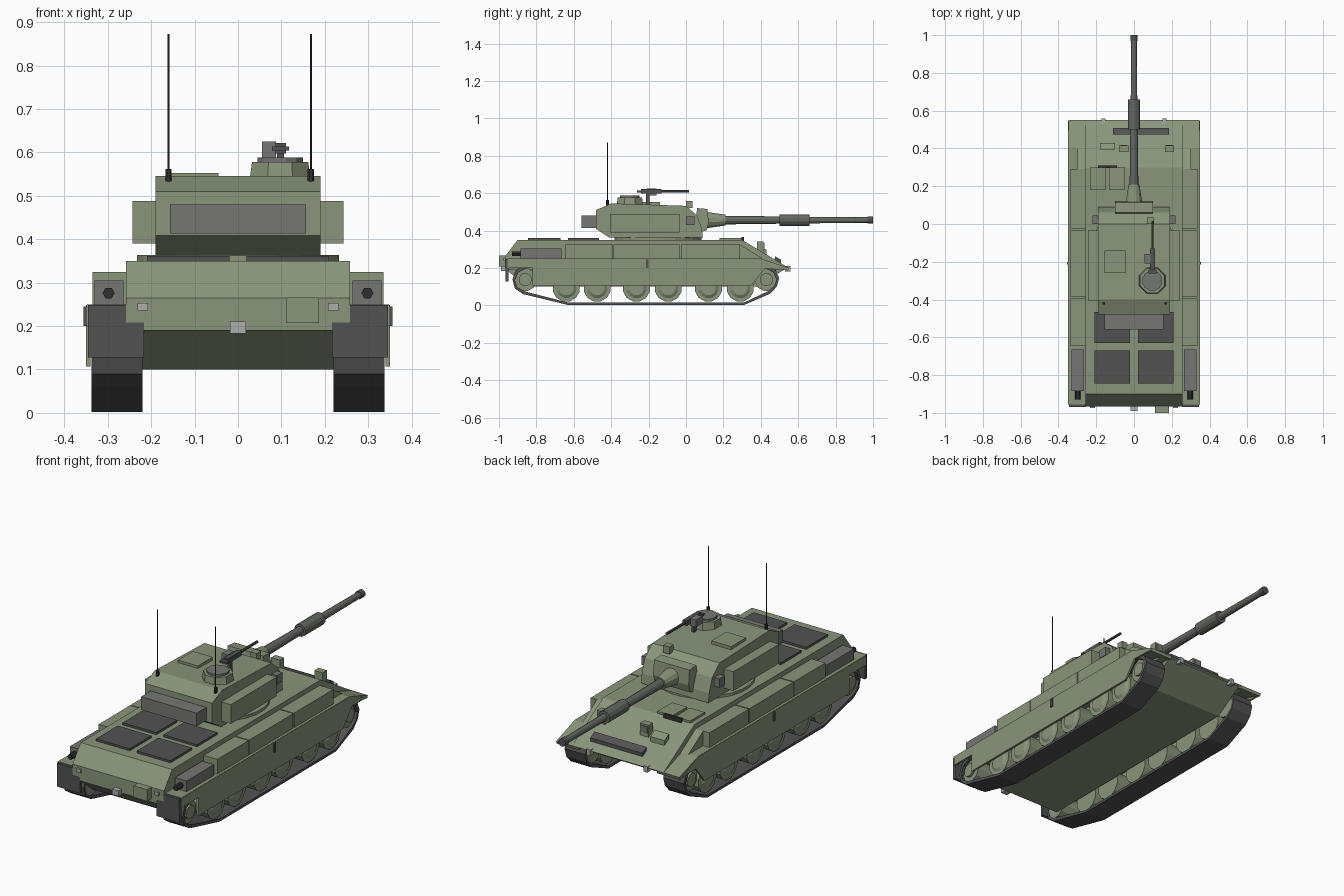
import bpy, bmesh, math
from mathutils import Matrix, Vector

old = bpy.data.objects.get("Cube")
if old:
    bpy.data.objects.remove(old, do_unlink=True)


def material(name, r, g, b):
    m = bpy.data.materials.new(name)
    m.use_nodes = True
    m.diffuse_color = (r, g, b, 1)
    bsdf = next(n for n in m.node_tree.nodes if n.type == 'BSDF_PRINCIPLED')
    bsdf.inputs["Base Color"].default_value = (r, g, b, 1)
    return m


GREEN = material("army green", 0.25, 0.30, 0.195)
STEEL = material("gun grey", 0.125, 0.135, 0.12)
GREY = material("mid grey", 0.18, 0.18, 0.175)
DARK = material("dark grey", 0.085, 0.085, 0.085)
BLACK = material("near black", 0.03, 0.03, 0.03)
LIGHT = material("light grey", 0.42, 0.42, 0.41)


def finish(name, bm, mat):
    bmesh.ops.recalc_face_normals(bm, faces=bm.faces)
    me = bpy.data.meshes.new(name)
    bm.to_mesh(me)
    bm.free()
    me.materials.append(mat)
    ob = bpy.data.objects.new(name, me)
    bpy.context.collection.objects.link(ob)
    return ob


def extrude(name, profile, x0, x1, mat):
    """Solid from a (y, z) outline, swept along x."""
    bm = bmesh.new()
    a, b = [[bm.verts.new((x, y, z)) for y, z in profile] for x in (x0, x1)]
    n = len(profile)
    bm.faces.new(a)
    bm.faces.new(b)
    for i in range(n):
        j = (i + 1) % n
        bm.faces.new((a[i], a[j], b[j], b[i]))
    return finish(name, bm, mat)


def box(name, x0, x1, y0, y1, z0, z1, mat):
    return extrude(name, [(y0, z0), (y1, z0), (y1, z1), (y0, z1)], x0, x1, mat)


def cyl(name, start, end, r0, mat, r1=None, sides=12, turn=0.5):
    """Cylinder or cone from start to end."""
    start, end = Vector(start), Vector(end)
    d = end - start
    bm = bmesh.new()
    spin = Matrix.Rotation(turn * 2 * math.pi / sides, 4, 'Z')
    m = Matrix.Translation((start + end) / 2) @ d.to_track_quat('Z', 'Y').to_matrix().to_4x4() @ spin
    bmesh.ops.create_cone(bm, cap_ends=True, segments=sides, radius1=r0,
                          radius2=r0 if r1 is None else r1, depth=d.length, matrix=m)
    return finish(name, bm, mat)


def glacis(y, lift=0.0):
    return 0.35 - 0.6 * (y - 0.3) + lift


def glacis_plate(name, x0, x1, y0, y1, h, mat):
    """Plate lying on the sloped front of the hull."""
    pts = [(y0, glacis(y0)), (y1, glacis(y1)), (y1, glacis(y1, h)), (y0, glacis(y0, h))]
    return extrude(name, pts, x0, x1, mat)


# Hull
extrude("lower_hull", [(-0.96, 0.19), (-0.85, 0.10), (0.38, 0.10), (0.54, 0.20), (-0.96, 0.20)],
        -0.22, 0.22, GREEN)
extrude("upper_hull", [(-0.965, 0.19), (0.54, 0.195), (0.55, 0.20), (0.30, 0.35), (-0.90, 0.35),
                       (-0.965, 0.265)], -0.258, 0.258, GREEN)
cyl("turret_ring", (0, -0.15, 0.34), (0, -0.15, 0.364), 0.235, GREEN, sides=24)

# Running gear, fenders and stowage on each side
track_path = [(-0.63, 0.002), (0.31, 0.002), (0.45, 0.062), (0.485, 0.10), (0.498, 0.145),
              (0.48, 0.19), (0.43, 0.215), (-0.86, 0.215), (-0.91, 0.19), (-0.928, 0.14),
              (-0.915, 0.09), (-0.87, 0.06)]
wheels = [-0.64, -0.475, -0.265, -0.095, 0.12, 0.29]
for s, side in ((-1, "right"), (1, "left")):
    inner = [(-0.005 * (y > 0) * 2 + 0.005 + y, z) for y, z in track_path]
    bm = bmesh.new()
    rims = [[], [], [], []]
    cy, cz = -0.215, 0.11
    for y, z in track_path:
        iy = y - math.copysign(0.014, y - cy) * (abs(y - cy) > 0.6)
        iz = z - math.copysign(0.013, z - cz) * min(1, abs(z - cz) / 0.05)
        for k, (x, p, q) in enumerate(((0.22, y, z), (0.337, y, z), (0.337, iy, iz), (0.22, iy, iz))):
            rims[k].append(bm.verts.new((s * x, p, q)))
    n = len(track_path)
    for k in range(4):
        a, b = rims[k], rims[(k + 1) % 4]
        for i in range(n):
            j = (i + 1) % n
            bm.faces.new((a[i], a[j], b[j], b[i]))
    finish(side + "_track", bm, DARK)

    for i, y in enumerate(wheels):
        cyl(f"{side}_road_wheel_{i}", (s * 0.232, y, 0.093), (s * 0.325, y, 0.093), 0.074, GREEN)
        cyl(f"{side}_wheel_hub_{i}", (s * 0.325, y, 0.093), (s * 0.334, y, 0.093), 0.055, GREEN, r1=0.04)
    for label, y in (("sprocket", -0.86), ("idler", 0.43)):
        cyl(f"{side}_{label}", (s * 0.222, y, 0.138), (s * 0.322, y, 0.138), 0.062, GREEN)
        cyl(f"{side}_{label}_hub", (s * 0.32, y, 0.138), (s * 0.334, y, 0.138), 0.035, GREEN)

    extrude(side + "_fender", [(-0.955, 0.235), (0.38, 0.235), (0.545, 0.185), (0.55, 0.20),
                               (0.40, 0.25), (-0.955, 0.25)], s * 0.22, s * 0.348, GREEN)
    extrude(side + "_skirt", [(-0.955, 0.20), (-0.82, 0.20), (-0.82, 0.107), (0.35, 0.107),
                              (0.42, 0.195), (0.545, 0.19), (0.40, 0.249), (-0.955, 0.249)],
            s * 0.34, s * 0.35, GREEN)
    box(side + "_skirt_clip", s * 0.348, s * 0.356, -0.215, -0.20, 0.20, 0.245, DARK)
    # Wedge between fender and hull front
    extrude(side + "_fender_wedge", [(0.29, 0.25), (0.41, 0.25), (0.29, 0.325)], s * 0.25, s * 0.30, GREEN)
    for i, (y0, y1) in enumerate(((-0.645, -0.393), (-0.387, -0.033), (-0.027, 0.29))):
        box(f"{side}_stowage_{i}", s * 0.255, s * 0.335, y0, y1, 0.25, 0.325, GREEN)
    box(side + "_exhaust", s * 0.264, s * 0.33, -0.885, -0.665, 0.25, 0.305, GREY)
    cyl(side + "_tailpipe", (s * 0.298, -0.93, 0.276), (s * 0.298, -0.88, 0.276), 0.014, BLACK, sides=6)
    # Rear mud flap
    box(side + "_flap_upper", s * 0.258, s * 0.345, -0.968, -0.95, 0.20, 0.248, DARK)
    box(side + "_flap_lower", s * 0.216, s * 0.345, -0.966, -0.95, 0.127, 0.208, DARK)
    # Small fittings
    box(side + "_tail_light", s * 0.207, s * 0.232, -0.975, -0.96, 0.236, 0.253, LIGHT)
    box(side + "_front_hook", s * 0.15, s * 0.172, 0.53, 0.558, 0.18, 0.21, LIGHT)
    box(side + "_turret_bin", s * 0.18, s * 0.243, -0.405, -0.035, 0.39, 0.488, GREEN)
    box(side + "_smoke_launcher", s * 0.18, s * 0.22, 0.0, 0.045, 0.43, 0.475, GREY)
    # Engine deck grilles
    for i, (y0, y1) in enumerate(((-0.845, -0.67), (-0.63, -0.465))):
        box(f"{side}_grille_{i}", s * 0.02, s * 0.21, y0, y1, 0.345, 0.361, DARK)

# Rear fittings
box("tow_hitch", -0.018, 0.018, -0.99, -0.96, 0.183, 0.211, LIGHT)
box("rear_box", 0.11, 0.186, -1.0, -0.96, 0.207, 0.266, GREEN)

# Front fittings
for name, x0, x1 in (("driver_hatch", -0.232, -0.148), ("codriver_hatch", -0.132, -0.047)):
    box(name, x0, x1, 0.18, 0.298, 0.345, 0.361, GREEN)
box("periscope", -0.19, -0.09, 0.297, 0.31, 0.34, 0.365, BLACK)
glacis_plate("spare_track", -0.11, 0.185, 0.475, 0.507, 0.018, DARK)
glacis_plate("front_step", -0.18, -0.10, 0.395, 0.43, 0.025, GREEN)
for name, x0, x1 in (("centre_lamp", -0.08, -0.03), ("left_lamp", 0.165, 0.212)):
    box(name, x0, x1, 0.38, 0.415, 0.27, 0.342, GREEN)
    box(name + "_lens", x0 + 0.008, x1 - 0.008, 0.414, 0.419, 0.30, 0.334, GREY)

# Turret
extrude("turret", [(-0.41, 0.362), (0.09, 0.362), (0.085, 0.41), (0.06, 0.48), (0.0, 0.532),
                   (-0.40, 0.545), (-0.48, 0.51), (-0.48, 0.408)], -0.19, 0.19, GREEN)
box("rear_bin", -0.157, 0.157, -0.558, -0.475, 0.413, 0.48, GREY)
extrude("mantlet", [(0.04, 0.385), (0.11, 0.40), (0.122, 0.44), (0.115, 0.515), (0.06, 0.52)],
        -0.10, 0.10, GREEN)
box("gunner_sight", 0.07, 0.105, 0.0, 0.035, 0.52, 0.557, GREEN)
box("loader_hatch", -0.157, -0.045, -0.26, -0.14, 0.53, 0.553, GREEN)

# Main gun
gz = 0.456
for name, y0, y1, r0, r1, mat in (("gun_collar", 0.11, 0.21, 0.045, 0.03, GREEN),
                                  ("barrel_rear", 0.20, 0.51, 0.024, 0.020, STEEL),
                                  ("fume_extractor", 0.50, 0.66, 0.032, 0.032, STEEL),
                                  ("barrel_front", 0.65, 0.975, 0.018, 0.016, STEEL),
                                  ("muzzle", 0.97, 1.0, 0.02, 0.02, DARK)):
    cyl(name, (0, y0, gz), (0, y1, gz), r0, mat, r1=r1)

# Cupola and machine gun
cyl("cupola", (0.097, -0.30, 0.53), (0.097, -0.30, 0.578), 0.077, GREEN, r1=0.07, sides=8)
cyl("cupola_hatch", (0.097, -0.30, 0.575), (0.097, -0.30, 0.588), 0.054, GREY)
box("gun_mount", 0.09, 0.106, -0.215, -0.195, 0.53, 0.605, DARK)
box("machine_gun_body", 0.086, 0.11, -0.24, -0.13, 0.597, 0.622, DARK)
box("machine_gun_grips", 0.078, 0.118, -0.262, -0.24, 0.604, 0.614, DARK)
cyl("machine_gun_barrel", (0.098, -0.13, 0.61), (0.098, 0.015, 0.61), 0.007, DARK, sides=8)
box("ammo_box", 0.055, 0.088, -0.21, -0.158, 0.588, 0.625, GREY)

# Antennas
for name, x in (("right_antenna", -0.16), ("left_antenna", 0.168)):
    cyl(name + "_base", (x, -0.42, 0.53), (x, -0.42, 0.562), 0.008, BLACK, sides=8)
    cyl(name, (x, -0.42, 0.56), (x, -0.42, 0.872), 0.0022, BLACK, sides=6)
